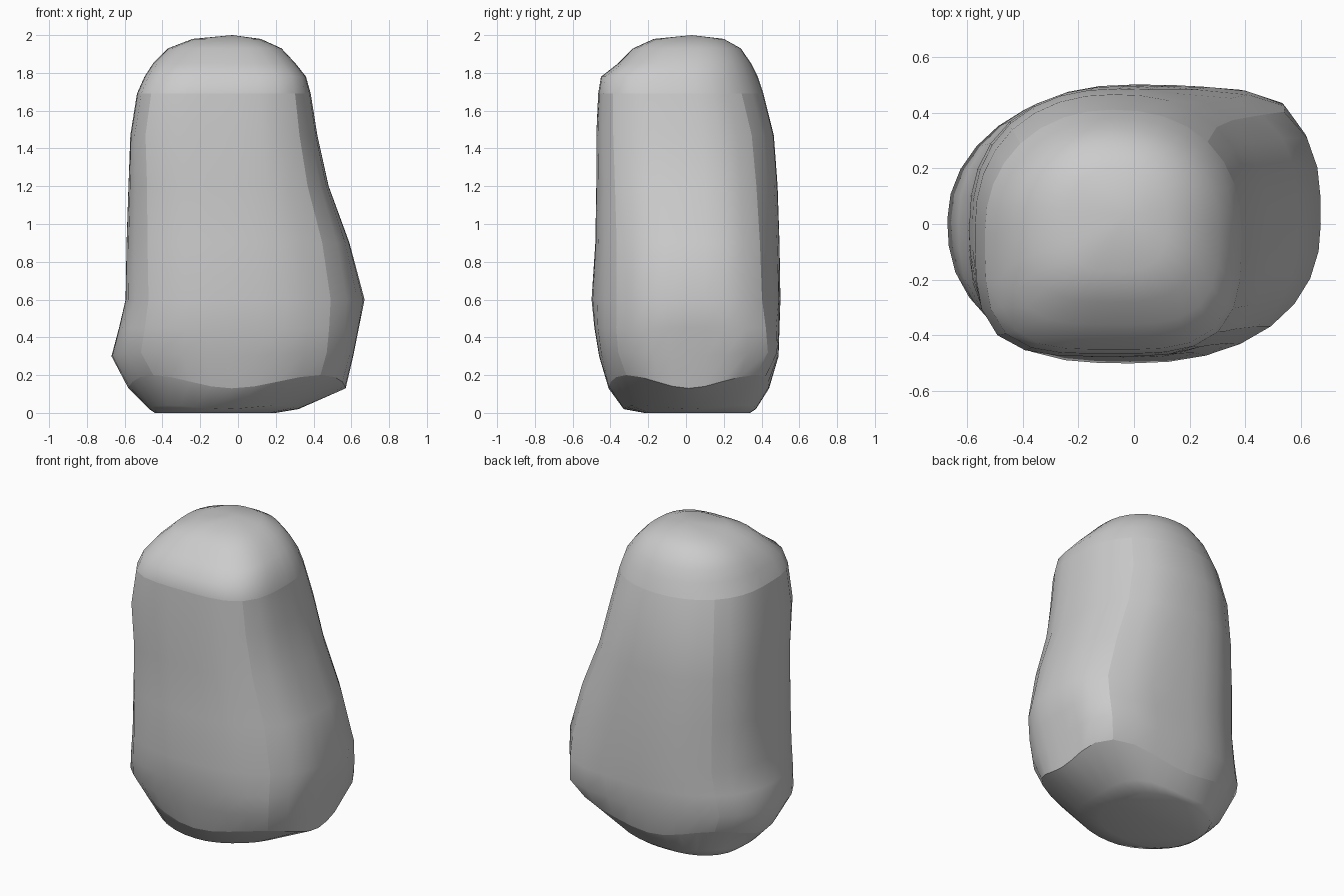
import bpy, bmesh
from math import sin, cos, pi

if "Cube" in bpy.data.objects:
    bpy.data.objects.remove(bpy.data.objects["Cube"])

SEG = 32
# z, x min, x max, y min, y max, corner lift
RINGS = [
    (0.00, -0.44, 0.20, -0.22, 0.34, 0.00),
    (0.02, -0.47, 0.32, -0.33, 0.37, 0.02),
    (0.13, -0.58, 0.57, -0.41, 0.44, 0.07),
    (0.30, -0.67, 0.61, -0.46, 0.49, 0.02),
    (0.45, -0.63, 0.64, -0.485, 0.495, 0.00),
    (0.60, -0.595, 0.67, -0.50, 0.50, 0.00),
    (0.90, -0.59, 0.59, -0.48, 0.495, 0.00),
    (1.20, -0.58, 0.48, -0.475, 0.485, 0.00),
    (1.47, -0.57, 0.42, -0.475, 0.465, 0.00),
    (1.69, -0.535, 0.385, -0.465, 0.41, 0.00),
    (1.78, -0.495, 0.36, -0.45, 0.38, 0.00),
    (1.85, -0.45, 0.305, -0.36, 0.345, 0.00),
    (1.93, -0.37, 0.23, -0.28, 0.29, 0.00),
    (1.98, -0.24, 0.12, -0.17, 0.20, 0.00),
]
# Corner squareness by height: back right, back left, front left, front right
SQUARE = [
    (0.0, (3.0, 2.4, 2.6, 2.6)),
    (0.15, (4.0, 2.3, 2.5, 2.8)),
    (0.3, (5.5, 2.0, 2.4, 2.9)),
    (0.6, (3.2, 2.3, 3.0, 2.25)),
    (1.2, (2.6, 2.3, 3.3, 3.0)),
    (1.5, (2.4, 2.2, 4.0, 3.3)),
    (1.8, (2.2, 2.1, 3.8, 3.6)),
    (2.0, (2.2, 2.3, 3.0, 2.8)),
]


def squareness(z, quadrant):
    for (z0, a), (z1, b) in zip(SQUARE, SQUARE[1:]):
        if z <= z1:
            f = (z - z0) / (z1 - z0)
            return a[quadrant] * (1 - f) + b[quadrant] * f


def ring_points(z, x0, x1, y0, y1, lift):
    cx = (x0 + x1) / 2 * 0.6 - 0.03
    cy = (y0 + y1) / 2
    for i in range(SEG):
        t = 2 * pi * i / SEG
        c, s = cos(t), sin(t)
        n = squareness(z, i * 4 // SEG)
        r = (abs(c) ** n + abs(s) ** n) ** (-1 / n)
        rx = x1 - cx if c > 0 else cx - x0
        ry = y1 - cy if s > 0 else cy - y0
        yield cx + rx * r * c, cy + ry * r * s, z + lift * sin(2 * t) ** 2


# Boulder body: stacked rounded sections
bm = bmesh.new()
loops = [[bm.verts.new(p) for p in ring_points(*ring)] for ring in RINGS]
for low, high in zip(loops, loops[1:]):
    for i in range(SEG):
        j = (i + 1) % SEG
        bm.faces.new((low[i], low[j], high[j], high[i]))

# Underside and crown
bm.faces.new(loops[0][::-1])
crown = bm.verts.new((-0.03, 0.03, 2.0))
for i in range(SEG):
    bm.faces.new((loops[-1][i], loops[-1][(i + 1) % SEG], crown))

# Soft shading, with creases where the six sides of the rock meet
for f in bm.faces:
    f.smooth = True
BOTTOM, TOP = 2, 9
for k in (BOTTOM, TOP):
    for i in range(SEG):
        bm.edges.get((loops[k][i], loops[k][(i + 1) % SEG])).smooth = False
for k in range(BOTTOM, TOP):
    for i in range(SEG // 8, SEG, SEG // 4):
        bm.edges.get((loops[k][i], loops[k + 1][i])).smooth = False

mesh = bpy.data.meshes.new("boulder")
bm.to_mesh(mesh)
bm.free()
boulder = bpy.data.objects.new("boulder", mesh)
bpy.context.collection.objects.link(boulder)
